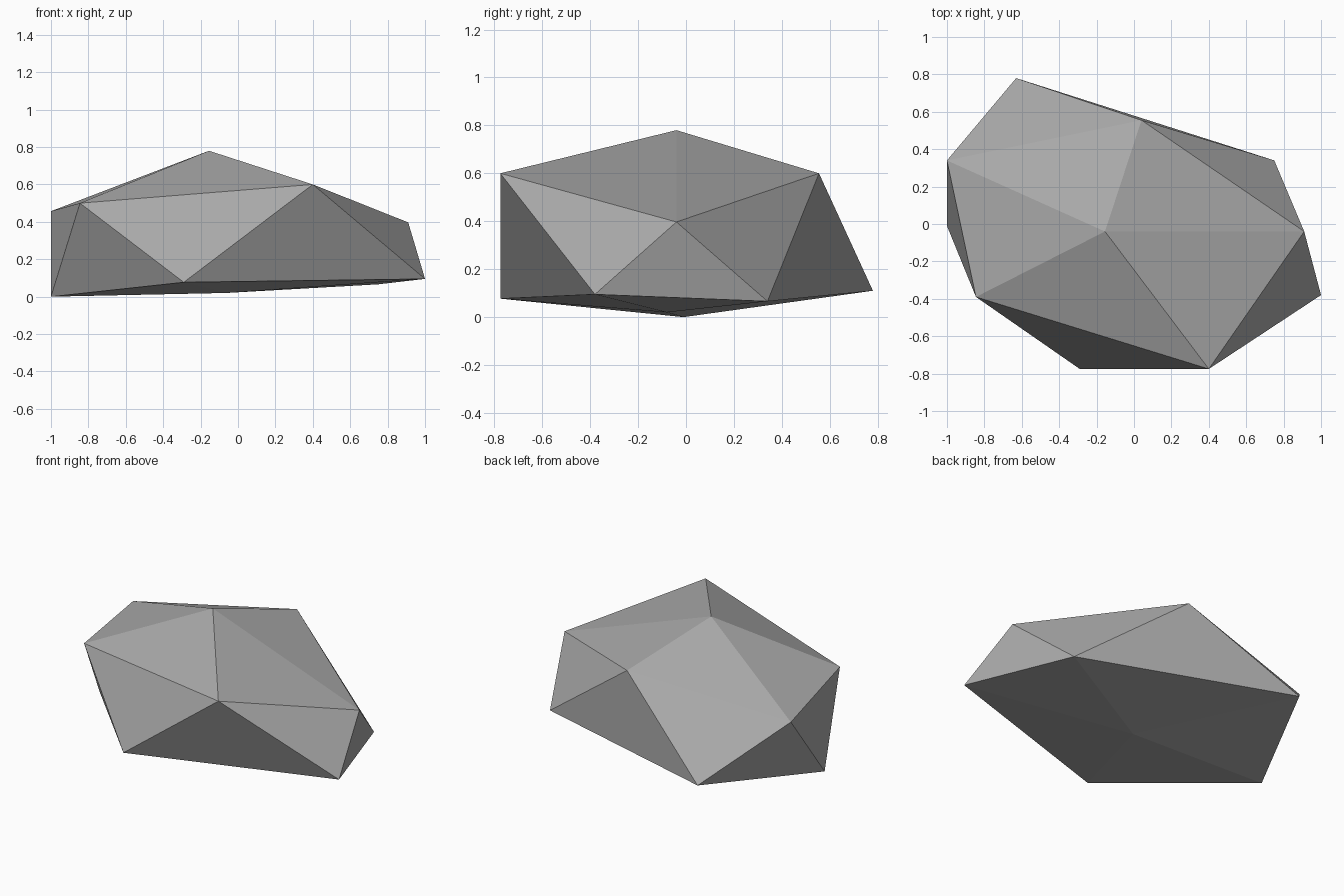
import bpy
import bmesh

if "Cube" in bpy.data.objects:
    bpy.data.objects.remove(bpy.data.objects["Cube"])

# Flat grey stone
grey = bpy.data.materials.new("stone grey")
grey.diffuse_color = (0.40, 0.40, 0.40, 1.0)
grey.use_nodes = True
grey.node_tree.nodes["Principled BSDF"].inputs["Base Color"].default_value = grey.diffuse_color

# Boulder: a lopsided twenty-sided form, two caps and two staggered rings
TOP = (-0.155, -0.04, 0.78)
BOTTOM = (-0.06, -0.08, 0.02)
UPPER = [(-0.845, -0.39, 0.50), (0.40, -0.775, 0.60), (0.91, -0.04, 0.397),
         (0.04, 0.555, 0.60), (-1.0, 0.34, 0.457)]
LOWER = [(-0.29, -0.775, 0.077), (1.0, -0.38, 0.095), (0.75, 0.34, 0.066),
         (-0.63, 0.78, 0.11), (-1.0, -0.01, 0.0)]

bm = bmesh.new()
top, bottom = bm.verts.new(TOP), bm.verts.new(BOTTOM)
upper = [bm.verts.new(p) for p in UPPER]
lower = [bm.verts.new(p) for p in LOWER]

# Top cap, two bands of side facets, bottom cap
for i in range(5):
    j = (i + 1) % 5
    bm.faces.new((top, upper[i], upper[j]))
    bm.faces.new((upper[i], lower[i], upper[j]))
    bm.faces.new((upper[j], lower[i], lower[j]))
    bm.faces.new((bottom, lower[j], lower[i]))
bmesh.ops.recalc_face_normals(bm, faces=bm.faces)

mesh = bpy.data.meshes.new("boulder")
bm.to_mesh(mesh)
bm.free()
mesh.materials.append(grey)
boulder = bpy.data.objects.new("boulder", mesh)
bpy.context.collection.objects.link(boulder)
